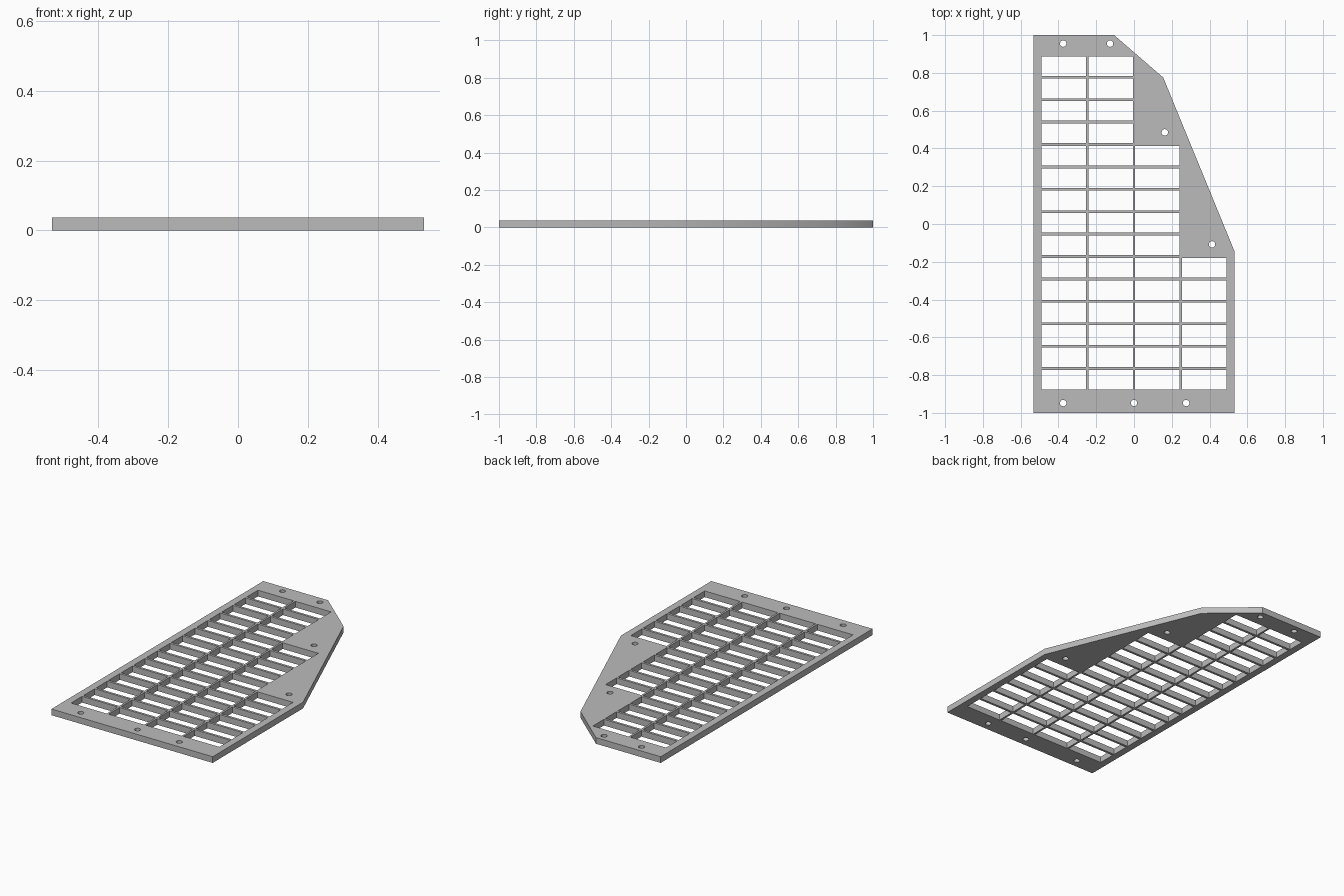
import bpy, bmesh, math

if "Cube" in bpy.data.objects:
    bpy.data.objects.remove(bpy.data.objects["Cube"], do_unlink=True)

THICK = 0.037
PITCH_X, BAR_X = 0.248, 0.012
PITCH_Y, BAR_Y = 0.1186, 0.0145
LEFT, TOP = -0.49, 0.888

# One flat grey metal
grey = bpy.data.materials.new("plain grey")
grey.use_nodes = True
grey.diffuse_color = (0.5, 0.5, 0.5, 1)
grey.node_tree.nodes["Principled BSDF"].inputs["Base Color"].default_value = (0.5, 0.5, 0.5, 1)

profile = bpy.data.curves.new("grille_plate", "CURVE")
profile.dimensions = "2D"
profile.fill_mode = "BOTH"
profile.extrude = THICK / 2


def loop(points):
    """Add a closed straight-sided loop to the plate profile."""
    spline = profile.splines.new("POLY")
    spline.points.add(len(points) - 1)
    for p, (x, y) in zip(spline.points, points):
        p.co = (x, y, 0, 1)
    spline.use_cyclic_u = True


# Outer edge with the angled corner
loop([(-0.533, -1), (0.533, -1), (0.533, -0.147),
      (0.155, 0.775), (-0.105, 1), (-0.533, 1)])

# Window grid, stepped along the angled side
for col, first_row in enumerate((0, 0, 4, 9)):
    x0 = LEFT + col * PITCH_X
    x1 = x0 + PITCH_X - BAR_X
    for row in range(first_row, 15):
        y1 = TOP - row * PITCH_Y
        y0 = y1 - PITCH_Y + BAR_Y
        loop([(x0, y0), (x1, y0), (x1, y1), (x0, y1)])

# Screw holes
for cx, cy in ((-0.375, 0.955), (-0.127, 0.955), (0.163, 0.485), (0.413, -0.108),
               (-0.375, -0.948), (0, -0.948), (0.276, -0.948)):
    angles = [math.tau * i / 24 for i in range(24)]
    loop([(cx + 0.017 * math.cos(a), cy + 0.017 * math.sin(a)) for a in angles])

# Turn the profile into a solid plate standing on the ground
plate = bpy.data.objects.new("grille_plate", profile)
bpy.context.collection.objects.link(plate)
bpy.ops.object.select_all(action="DESELECT")
plate.select_set(True)
bpy.context.view_layer.objects.active = plate
bpy.ops.object.convert(target="MESH")
plate = bpy.context.object

bm = bmesh.new()
bm.from_mesh(plate.data)
bmesh.ops.remove_doubles(bm, verts=bm.verts, dist=0.0001)
bmesh.ops.translate(bm, verts=bm.verts, vec=(0, 0, THICK / 2))
bmesh.ops.recalc_face_normals(bm, faces=bm.faces)
for f in bm.faces:
    f.smooth = False
    f.material_index = 0
bm.to_mesh(plate.data)
bm.free()
plate.data.materials.clear()
plate.data.materials.append(grey)
bpy.ops.object.shade_smooth_by_angle(angle=math.radians(30))
